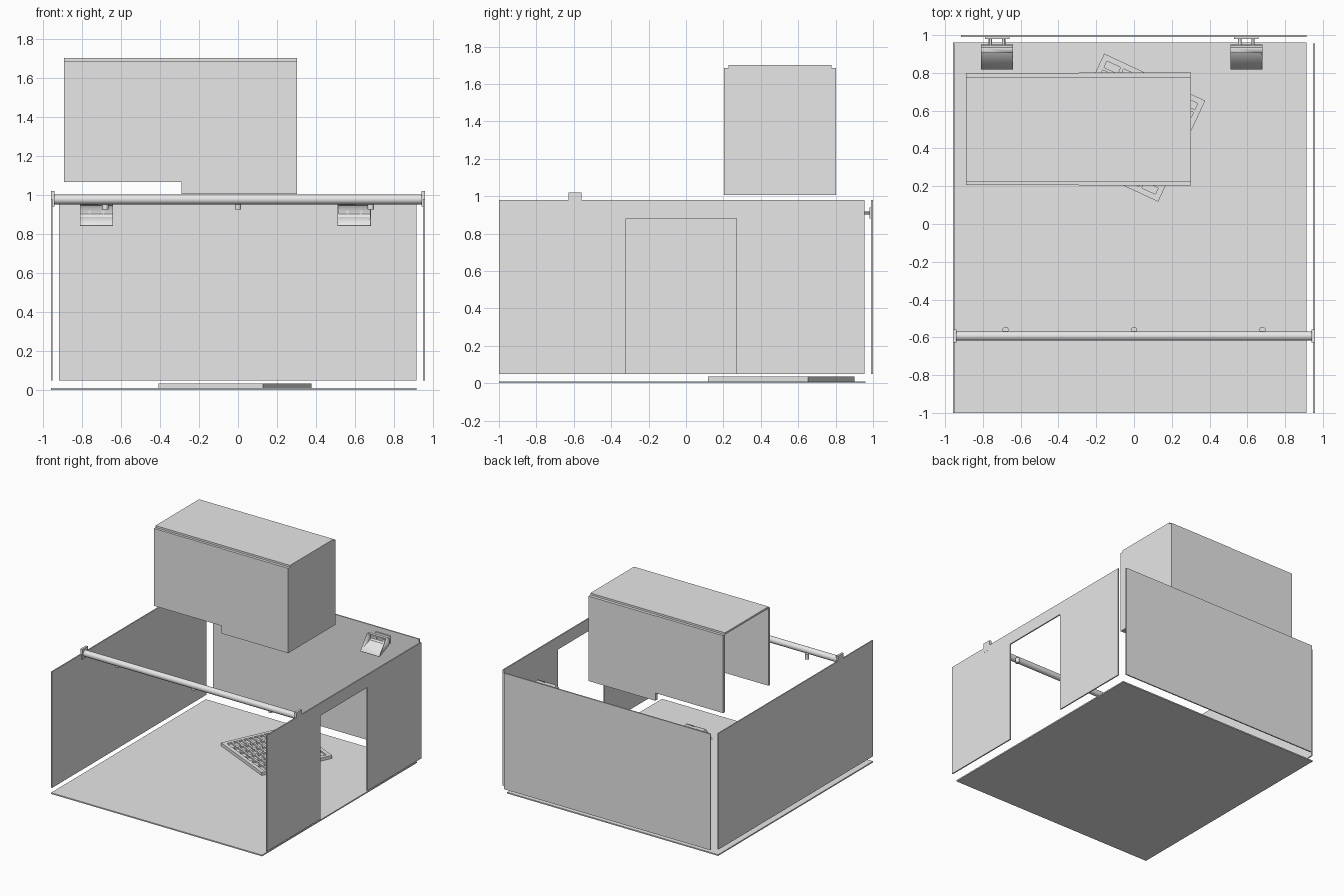
import bpy, bmesh, math
from mathutils import Matrix

cube = bpy.data.objects.get("Cube")
if cube:
    bpy.data.objects.remove(cube, do_unlink=True)

grey = bpy.data.materials.new("plain_grey")
grey.use_nodes = True
grey.diffuse_color = (0.8, 0.8, 0.8, 1)
grey.node_tree.nodes["Principled BSDF"].inputs["Base Color"].default_value = (0.8, 0.8, 0.8, 1)


def finish(name, bm, smooth=False):
    bmesh.ops.recalc_face_normals(bm, faces=bm.faces)
    mesh = bpy.data.meshes.new(name)
    bm.to_mesh(mesh)
    bm.free()
    mesh.materials.append(grey)
    obj = bpy.data.objects.new(name, mesh)
    bpy.context.collection.objects.link(obj)
    if smooth:
        bpy.ops.object.select_all(action='DESELECT')
        obj.select_set(True)
        bpy.context.view_layer.objects.active = obj
        bpy.ops.object.shade_smooth_by_angle()
    return obj


def add_box(bm, x, y, z):
    size = [b - a for a, b in (x, y, z)]
    mid = [(a + b) / 2 for a, b in (x, y, z)]
    bmesh.ops.create_cube(bm, size=1, matrix=Matrix.Translation(mid) @ Matrix.Diagonal((*size, 1)))


def box(name, x, y, z):
    bm = bmesh.new()
    add_box(bm, x, y, z)
    return finish(name, bm)


def rod(name, centre, radius, length, axis, sides=24):
    bm = bmesh.new()
    turn = Matrix.Rotation(math.pi / 2, 4, 'Y' if axis == 'X' else 'X') if axis != 'Z' else Matrix()
    bmesh.ops.create_cone(bm, cap_ends=True, segments=sides, radius1=radius, radius2=radius,
                          depth=length, matrix=Matrix.Translation(centre) @ turn)
    return finish(name, bm, True)


# Floor and walls
box("floor", (-0.957, 0.913), (-1, 0.96), (0, 0.01))
box("back_wall", (-0.917, 0.913), (0.99, 1), (0.05, 0.98))
box("right_wall", (-0.958, -0.949), (-1, 0.955), (0.05, 0.98))

# Wall with a doorway, cut as one outline
outline = [(-1, 0.05), (-0.32, 0.05), (-0.32, 0.88), (0.27, 0.88),
           (0.27, 0.05), (0.955, 0.05), (0.955, 0.98), (-1, 0.98)]
bm = bmesh.new()
face = bm.faces.new([bm.verts.new((0.947, y, z)) for y, z in outline])
ext = bmesh.ops.extrude_face_region(bm, geom=[face])
bmesh.ops.translate(bm, vec=(0.01, 0, 0), verts=[v for v in ext["geom"] if isinstance(v, bmesh.types.BMVert)])
finish("door_wall", bm)

# Hanging cabinet, open at one end and below
box("cabinet_top", (-0.89, 0.303), (0.226, 0.778), (1.685, 1.7))
box("cabinet_side", (0.283, 0.303), (0.226, 0.778), (1.005, 1.685))
for label, outer, inner, sign in (("front", 0.203, 0.226, 1), ("back", 0.803, 0.778, -1)):
    box(label + "_tall_panel", (-0.29, 0.303), sorted((outer, inner)), (1.005, 1.685))
    box(label + "_short_panel", (-0.89, -0.29), sorted((outer + sign * 0.003, inner)), (1.065, 1.685))

# Cross rail with end brackets and small studs
rod("rail", (0, -0.593, 0.977), 0.025, 1.88, 'X', 32)
for side, s in (("left", 1), ("right", -1)):
    box(side + "_rail_bracket", sorted((s * 0.94, s * 0.958)), (-0.628, -0.558), (0.94, 1.02))
for i, x in enumerate((-0.68, 0, 0.68)):
    rod(f"rail_stud_{i}", (x, -0.56, 0.945), 0.016, 0.04, 'Z', 16)

# Scoop lamps with rounded backs on the back wall
profile = [(0.82, 0.84), (0.94, 0.885), (0.95, 0.9), (0.948, 0.93), (0.935, 0.95), (0.905, 0.955)]
for side, cx in (("right", -0.725), ("left", 0.595)):
    bm = bmesh.new()
    ends = [[bm.verts.new((cx + dx, y, z)) for y, z in profile] for dx in (-0.085, 0.085)]
    for i in range(len(profile) - 1):
        bm.faces.new((ends[0][i], ends[0][i + 1], ends[1][i + 1], ends[1][i]))
    for ring in ends:
        bm.faces.new(ring)
    shell = finish(side + "_lamp", bm, True)
    mod = shell.modifiers.new("thickness", 'SOLIDIFY')
    mod.thickness = 0.005
    box(side + "_lamp_plate", (cx - 0.065, cx + 0.065), (0.98, 0.991), (0.88, 0.94))
    for dx in (-0.035, 0.035):
        rod(side + "_lamp_pin", (cx + dx, 0.964, 0.912), 0.009, 0.04, 'Y', 12)

# Slotted floor grate, turned on the floor
half, low, high = 0.295, 0.022, 0.035
bm = bmesh.new()
add_box(bm, (-half, half), (-half, half), (0.01, low))
for s in (-1, 1):
    edge = sorted((s * half, s * (half - 0.03)))
    add_box(bm, edge, (-half, half), (low, high))
    add_box(bm, (-half + 0.03, half - 0.03), edge, (low, high))
inner = half - 0.03
for i in range(1, 6):
    p = -inner + i * 2 * inner / 6
    add_box(bm, (p - 0.009, p + 0.009), (-inner, inner), (low, high))
for i in range(1, 12):
    p = -inner + i * 2 * inner / 12
    add_box(bm, (-inner, inner), (p - 0.008, p + 0.008), (low, high - 0.001))
grate = finish("floor_grate", bm)
grate.location = (-0.015, 0.51, 0)
grate.rotation_euler.z = math.radians(-25)
